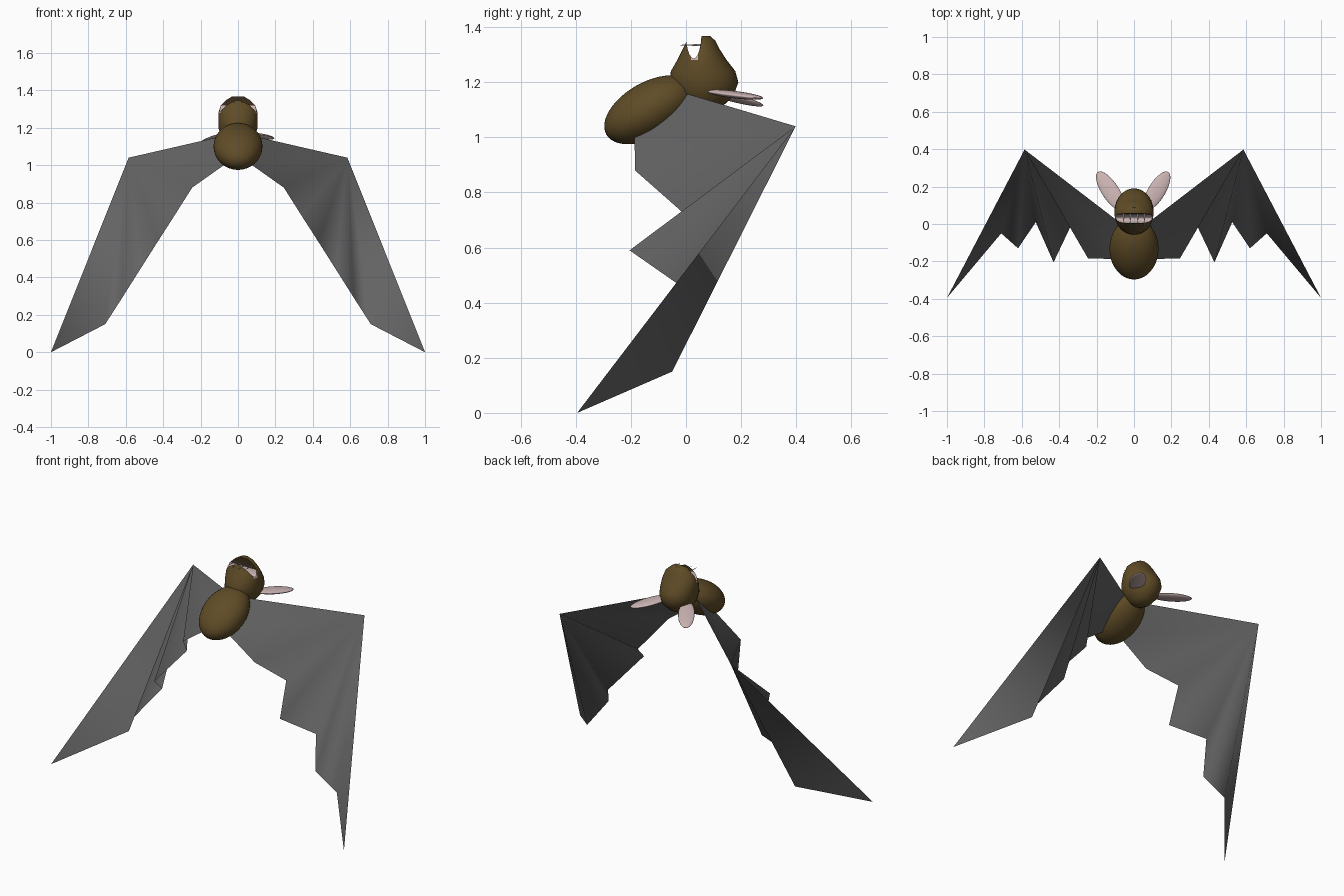
import bpy, bmesh, math
from mathutils import Matrix, Vector

if "Cube" in bpy.data.objects:
    bpy.data.objects.remove(bpy.data.objects["Cube"])


def material(name, col):
    m = bpy.data.materials.new(name)
    m.diffuse_color = (*col, 1)
    m.use_nodes = True
    m.node_tree.nodes["Principled BSDF"].inputs["Base Color"].default_value = m.diffuse_color
    return m


FUR = material("brown fur", (0.115, 0.072, 0.02))
SKIN = material("grey membrane", (0.125, 0.125, 0.125))
PINK = material("pale pink", (0.6, 0.45, 0.45))
DARK = material("dark mouth", (0.04, 0.024, 0.01))
WHITE = material("tooth white", (0.8, 0.8, 0.78))


def finish(bm, name, *mats, smooth=True):
    me = bpy.data.meshes.new(name)
    bm.to_mesh(me)
    bm.free()
    for m in mats:
        me.materials.append(m)
    for p in me.polygons:
        p.use_smooth = smooth
    ob = bpy.data.objects.new(name, me)
    bpy.context.collection.objects.link(ob)
    return ob


def ellipsoid(name, mat, centre, axis, radii):
    """Ellipsoid whose first radius runs along axis; the third is nearest to vertical."""
    u = Vector(axis).normalized()
    v = Vector((0, 0, 1)).cross(u).normalized()
    w = u.cross(v)
    rot = Matrix((u, v, w)).transposed().to_4x4()
    bm = bmesh.new()
    bmesh.ops.create_uvsphere(bm, u_segments=40, v_segments=24, radius=1)
    bm.transform(Matrix.Translation(centre) @ rot @ Matrix.Diagonal((*radii, 1)))
    return finish(bm, name, mat)


# Body: tilted egg
ellipsoid("body", FUR, (0, -0.132, 1.1), (0, math.cos(0.52), math.sin(0.52)), (0.181, 0.131, 0.1))

# Head: stacked rings (z, centre y, radius y, radius x), snout pointing up
RINGS = [(1.093, .065, .03, .026), (1.11, .065, .065, .055), (1.15, .065, .107, .09),
         (1.20, .065, .125, .105), (1.24, .062, .117, .105), (1.28, .058, .09, .105),
         (1.32, .055, .067, .092), (1.35, .055, .052, .06), (1.368, .06, .028, .03)]
bm = bmesh.new()
N = 40
loops = []
for z, yc, ry, rx in RINGS:
    loops.append([bm.verts.new((rx * math.cos(2 * math.pi * i / N),
                                yc + ry * math.sin(2 * math.pi * i / N), z)) for i in range(N)])
for a, b in zip(loops, loops[1:]):
    for i in range(N):
        j = (i + 1) % N
        bm.faces.new((a[i], a[j], b[j], b[i]))
bm.faces.new(loops[0][::-1])
bm.faces.new(loops[-1])
head = finish(bm, "head", FUR, PINK, DARK)

# Open mouth: a long rounded cutter running side to side
cutter = ellipsoid("mouth_cutter", PINK, (0, 0.028, 1.375), (1, 0, 0), (0.5, 0.028, 0.09))
cutter.hide_render = True
mod = head.modifiers.new("mouth", 'BOOLEAN')
mod.operation = 'DIFFERENCE'
mod.solver = 'EXACT'
mod.object = cutter
bpy.context.view_layer.update()
cut = bpy.data.meshes.new_from_object(head.evaluated_get(bpy.context.evaluated_depsgraph_get()))
head.modifiers.clear()
head.data = cut
bpy.data.objects.remove(cutter)
# Colour the cut by rule: pink floor, dark walls
for p in cut.polygons:
    c = p.center
    e = ((c.y - 0.028) / 0.028) ** 2 + ((c.z - 1.375) / 0.09) ** 2 + (c.x / 0.5) ** 2
    if 0.85 < e < 1.02:
        p.material_index = 1 if c.z < 1.318 else 2
    else:
        p.material_index = 0
bpy.context.view_layer.objects.active = head
head.select_set(True)
bpy.ops.object.shade_smooth_by_angle(angle=math.radians(40))

# Teeth: thin spikes across the mouth
for n, x in enumerate((-0.055, -0.02, 0.02, 0.055)):
    bm = bmesh.new()
    bmesh.ops.create_cone(bm, cap_ends=True, segments=8, radius1=0.004, radius2=0.0005, depth=0.08)
    bm.transform(Matrix.Translation((x, 0.014, 1.335)) @ Matrix.Rotation(math.pi / 2, 4, 'X'))
    finish(bm, f"tooth_{n + 1}", WHITE)

# Ears: flat leaves, the left one drooping a little more
for name, base, tip in (("ear_right", (0.06, 0.075, 1.168), (0.183, 0.278, 1.142)),
                        ("ear_left", (-0.06, 0.075, 1.168), (-0.193, 0.278, 1.115))):
    a, b = Vector(base), Vector(tip)
    ellipsoid(name, PINK, (a + b) / 2, b - a, ((b - a).length / 2, 0.046, 0.013))

# Wings: membrane fanned out from the wrist to a scalloped edge
WRIST = (0.585, 0.398, 1.04)
EDGE = [(0.04, -0.02, 1.165), (0.04, -0.187, 1.025), (0.245, -0.185, 0.88), (0.34, -0.015, 0.73),
        (0.43, -0.205, 0.59), (0.525, 0.01, 0.44), (0.62, -0.13, 0.29), (0.71, -0.05, 0.15),
        (1.0, -0.395, 0.0)]
for name, s in (("wing_right", 1), ("wing_left", -1)):
    bm = bmesh.new()
    hub = bm.verts.new((s * WRIST[0], *WRIST[1:]))
    rim = [bm.verts.new((s * x, y, z)) for x, y, z in EDGE]
    for a, b in zip(rim, rim[1:]):
        bm.faces.new((hub, a, b) if s > 0 else (hub, b, a))
    finish(bm, name, SKIN)
